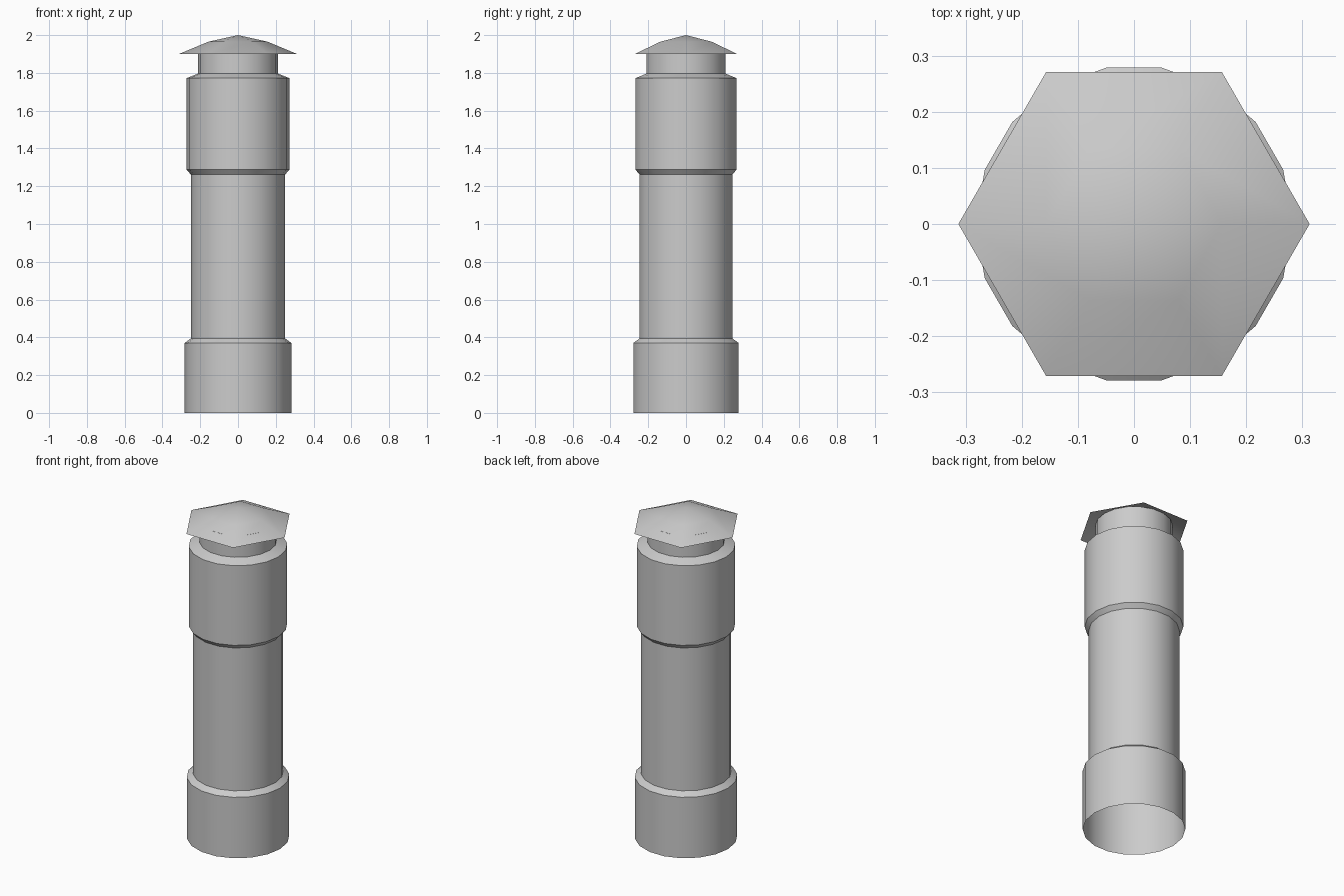
import bpy
import bmesh
from math import cos, sin, tau, radians

cube = bpy.data.objects.get("Cube")
if cube:
    bpy.data.objects.remove(cube, do_unlink=True)

grey = bpy.data.materials.new("plain grey")
grey.use_nodes = True
colour = (0.6, 0.6, 0.6, 1)
grey.diffuse_color = colour
grey.node_tree.nodes["Principled BSDF"].inputs["Base Color"].default_value = colour


def lathe(name, profile, sides, apex=None):
    """Open shell through rings of (radius, height), listed bottom to top."""
    bm = bmesh.new()
    angles = [tau * i / sides for i in range(sides)]
    rings = [[bm.verts.new((r * cos(a), r * sin(a), z)) for a in angles]
             for r, z in profile]
    for low, high in zip(rings, rings[1:]):
        for i in range(sides):
            j = (i + 1) % sides
            bm.faces.new((low[i], low[j], high[j], high[i]))
    if apex is not None:
        tip = bm.verts.new((0, 0, apex))
        top = rings[-1]
        for i in range(sides):
            bm.faces.new((top[i], top[(i + 1) % sides], tip))
    mesh = bpy.data.meshes.new(name)
    bm.to_mesh(mesh)
    bm.free()
    mesh.materials.append(grey)
    obj = bpy.data.objects.new(name, mesh)
    bpy.context.collection.objects.link(obj)
    bpy.ops.object.select_all(action="DESELECT")
    obj.select_set(True)
    bpy.context.view_layer.objects.active = obj
    bpy.ops.object.shade_smooth_by_angle(angle=radians(30))
    return obj


BASE, SHAFT, COLLAR, NECK = 0.283, 0.25, 0.272, 0.213
SIDES = 18

# Wide foot, open underneath, with a chamfer up to the shaft
lathe("base", [(BASE, 0), (BASE, 0.37), (SHAFT, 0.394)], SIDES)

# Main pipe
lathe("shaft", [(SHAFT, 0.394), (SHAFT, 1.262)], SIDES)

# Upper sleeve, chamfered below and sloping in to the neck above
lathe("collar", [(SHAFT, 1.262), (COLLAR, 1.288), (COLLAR, 1.772), (NECK, 1.796)], SIDES)

# Narrow neck reaching up into the cap
lathe("neck", [(NECK, 1.796), (NECK, 1.93)], SIDES)

# Six-sided rain cap, hollow underneath
lathe("cap", [(0.313, 1.9), (0.157, 1.965)], 6, apex=2.0)
